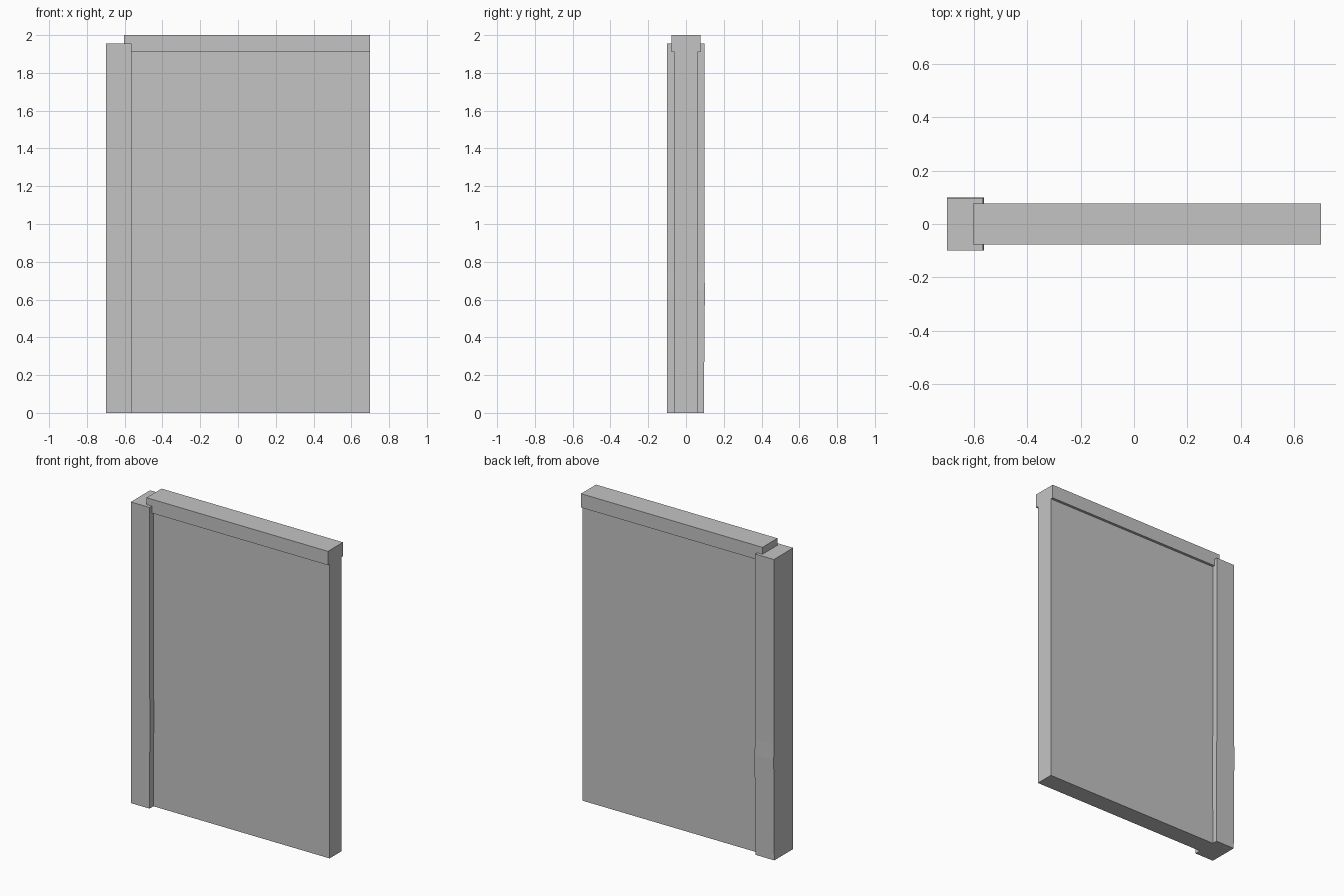
import bpy
import bmesh

cube = bpy.data.objects.get("Cube")
if cube:
    bpy.data.objects.remove(cube, do_unlink=True)

# Single plain grey
grey = bpy.data.materials.new("plain_grey")
grey.use_nodes = True
colour = (0.55, 0.55, 0.55, 1)
grey.diffuse_color = colour
grey.node_tree.nodes["Principled BSDF"].inputs["Base Color"].default_value = colour


def loft(name, levels):
    """Stack rectangles (z, x0, x1, y0, y1) into a closed solid."""
    bm = bmesh.new()
    rings = []
    for z, x0, x1, y0, y1 in levels:
        corners = ((x0, y0), (x1, y0), (x1, y1), (x0, y1))
        rings.append([bm.verts.new((x, y, z)) for x, y in corners])
    for low, high in zip(rings, rings[1:]):
        for i in range(4):
            j = (i + 1) % 4
            bm.faces.new((low[i], low[j], high[j], high[i]))
    bm.faces.new(rings[0][::-1])
    bm.faces.new(rings[-1])
    bmesh.ops.recalc_face_normals(bm, faces=bm.faces)
    mesh = bpy.data.meshes.new(name)
    bm.to_mesh(mesh)
    bm.free()
    mesh.materials.append(grey)
    obj = bpy.data.objects.new(name, mesh)
    bpy.context.collection.objects.link(obj)
    return obj


def box(name, x0, x1, half_depth, z0, z1):
    return loft(name, [(z, x0, x1, -half_depth, half_depth) for z in (z0, z1)])


# Wall panel and the wider coping resting on it
box("wall_panel", -0.6, 0.7, 0.06, 0, 1.91)
box("wall_coping", -0.603, 0.7, 0.077, 1.91, 2.0)

# End post, with a slightly uneven back inner edge
wobble = ((0, -0.565, 0.094), (0.2, -0.565, 0.096), (0.65, -0.562, 0.1),
          (0.75, -0.565, 0.098), (1.955, -0.565, 0.098))
loft("end_post", [(z, -0.7, x, -0.1, y) for z, x, y in wobble])
